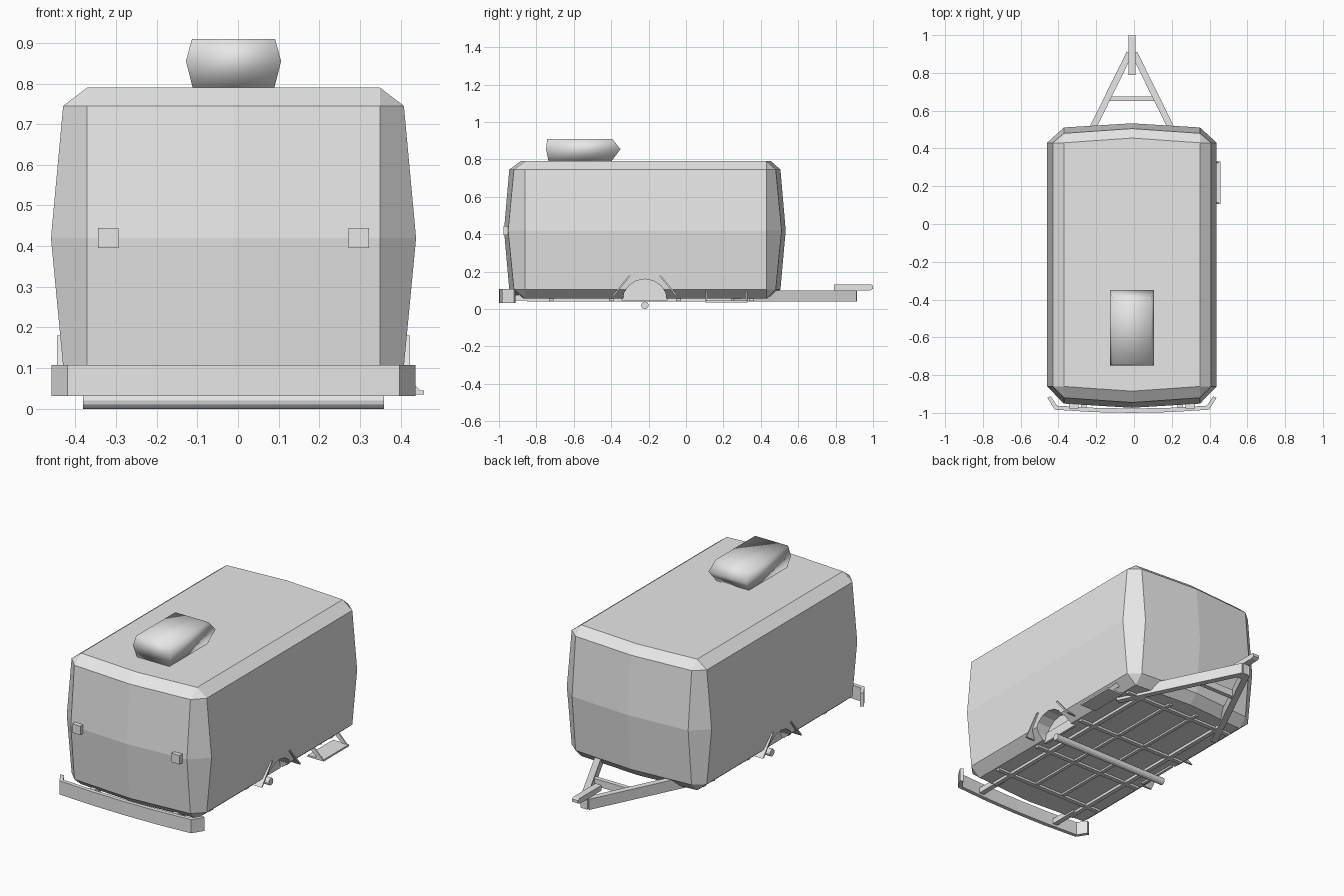
import bpy, bmesh, math
from mathutils import Vector

if "Cube" in bpy.data.objects:
    bpy.data.objects.remove(bpy.data.objects["Cube"], do_unlink=True)

CX = -0.011  # centre line; the entry step widens one side only

grey = bpy.data.materials.new("plain grey")
grey.use_nodes = True
grey.diffuse_color = (0.8, 0.8, 0.8, 1)
grey.node_tree.nodes["Principled BSDF"].inputs["Base Color"].default_value = (0.8, 0.8, 0.8, 1)


def loft(name, rings):
    """Closed solid through rings of equal point count."""
    bm = bmesh.new()
    loops = [[bm.verts.new(p) for p in ring] for ring in rings]
    n = len(loops[0])
    for a, b in zip(loops, loops[1:]):
        for i in range(n):
            j = (i + 1) % n
            bm.faces.new((a[i], a[j], b[j], b[i]))
    bm.faces.new(loops[0][::-1])
    bm.faces.new(loops[-1])
    bmesh.ops.remove_doubles(bm, verts=bm.verts, dist=0.002)
    bmesh.ops.recalc_face_normals(bm, faces=bm.faces)
    me = bpy.data.meshes.new(name)
    bm.to_mesh(me)
    bm.free()
    me.materials.append(grey)
    ob = bpy.data.objects.new(name, me)
    ob.location.x = CX
    bpy.context.collection.objects.link(ob)
    return ob


def prism_z(name, outline, lo, hi):
    return loft(name, [[(x, y, z) for x, y in outline] for z in (lo, hi)])


def prism_x(name, outline, lo, hi):
    return loft(name, [[(x, y, z) for y, z in outline] for x in (lo, hi)])


def box(name, x, y, z):
    return prism_z(name, [(x[0], y[0]), (x[1], y[0]), (x[1], y[1]), (x[0], y[1])], *z)


def beam(name, a, b, width, lo, hi):
    a, b = Vector(a), Vector(b)
    side = (b - a).orthogonal().normalized() * width / 2
    return prism_z(name, [a + side, b + side, b - side, a - side], lo, hi)


def circle(y, z, r, n):
    return [(y + r * math.cos(math.tau * i / n), z + r * math.sin(math.tau * i / n)) for i in range(n)]


# Body shell: bowed walls, chamfered corners, slightly pointed ends
def body_ring(z, half, front, back, bow):
    right = [(0, front), (0.36, front + bow), (half, -0.86), (half, 0.43), (0.36, back - bow), (0, back)]
    left = [(-x, y) for x, y in right[-2:0:-1]]
    return [(x, y, z) for x, y in right + left]


body = loft("body", [
    body_ring(0.055, 0.36, -0.885, 0.455, 0.025),
    body_ring(0.105, 0.419, -0.945, 0.505, 0.025),
    body_ring(0.42, 0.449, -0.973, 0.533, 0.022),
    body_ring(0.745, 0.419, -0.945, 0.505, 0.025),
    body_ring(0.79, 0.36, -0.885, 0.455, 0.025)])

# Wheel arches cut from both sides
cutters = []
for s in (1, -1):
    cut = prism_x("arch_cutter", circle(-0.22, 0.04, 0.12, 16), *sorted((s * 0.34, s * 0.6)))
    cut.hide_render = True
    mod = body.modifiers.new("arch", "BOOLEAN")
    mod.operation, mod.object, mod.solver = "DIFFERENCE", cut, "EXACT"
    cutters.append(cut)
bpy.context.view_layer.update()
cut_mesh = bpy.data.meshes.new_from_object(body.evaluated_get(bpy.context.evaluated_depsgraph_get()))
body.modifiers.clear()
body.data = cut_mesh
for cut in cutters:
    bpy.data.objects.remove(cut, do_unlink=True)

# Roof unit with rounded shading
def unit_ring(z, half, front, back):
    return [(x, y, z) for x, y in ((-half, front), (half, front), (half, back), (-half, back))]


unit = loft("roof_unit", [
    unit_ring(0.788, 0.1, -0.735, -0.4),
    unit_ring(0.855, 0.117, -0.748, -0.35),
    unit_ring(0.91, 0.102, -0.742, -0.395)])
unit.data.shade_smooth()

# Paired parts
for s, tag in ((1, "left"), (-1, "right")):
    mid = s * 0.308
    box(tag + "_light", (mid - 0.025, mid + 0.025), (-0.977, -0.94), (0.395, 0.445))
    inner = sorted((s * 0.33, s * 0.345))
    box(tag + "_arch_panel", inner, (-0.345, -0.1), (0.045, 0.1))
    for d in (1, -1):  # struts either side of the arch
        strut = [(-0.22 + d * y, z) for y, z in ((0.175, 0.07), (0.165, 0.07), (0.075, 0.18), (0.085, 0.18))]
        prism_x(tag + "_strut", strut, *sorted((s * 0.36, s * 0.434)))
    box(tag + "_rail", sorted((s * 0.25, s * 0.275)), (-0.85, 0.4), (0.04, 0.06))
    box(tag + "_inner_rail", sorted((s * 0.08, s * 0.1)), (-0.72, 0.4), (0.045, 0.06))
    box(tag + "_bumper_mount", sorted((s * 0.24, s * 0.27)), (-0.98, -0.8), (0.045, 0.075))
    beam(tag + "_drawbar", (s * 0.335, 0.25), (s * 0.012, 0.905), 0.034, 0.04, 0.1)

# Underfloor cross members and axle
for y in (-0.72, -0.4, -0.04, 0.35):
    box("cross_member", (-0.35, 0.35), (y - 0.0125, y + 0.0125), (0.043, 0.06))
prism_x("axle", circle(-0.22, 0.02, 0.02, 12), -0.37, 0.37)

# Drawbar brace and coupler
box("drawbar_brace", (-0.12, 0.12), (0.65, 0.675), (0.05, 0.09))
box("drawbar_tip", (-0.018, 0.018), (0.86, 0.915), (0.04, 0.1))
prism_x("coupler", [(0.79, 0.1), (0.96, 0.1), (0.985, 0.1), (1, 0.108), (1, 0.124), (0.99, 0.13), (0.79, 0.13)],
        -0.019, 0.019)

# Bumper with turned ends
outer = [(0, -1), (0.2, -0.996), (0.408, -0.983), (0.448, -0.92)]
back = [(0.43, -0.912), (0.397, -0.962), (0.2, -0.973), (0, -0.977)]
half = outer + back
prism_z("bumper", half + [(-x, y) for x, y in half[-2:0:-1]], 0.032, 0.108)

# Entry step on one side
box("step_tread", (0.37, 0.469), (0.105, 0.33), (0.035, 0.045))
for y in (0.105, 0.322):
    loft("step_bracket", [[(x, yy, z) for x, z in ((0.36, 0.105), (0.4, 0.105), (0.469, 0.035), (0.44, 0.035))]
                          for yy in (y, y + 0.008)])
